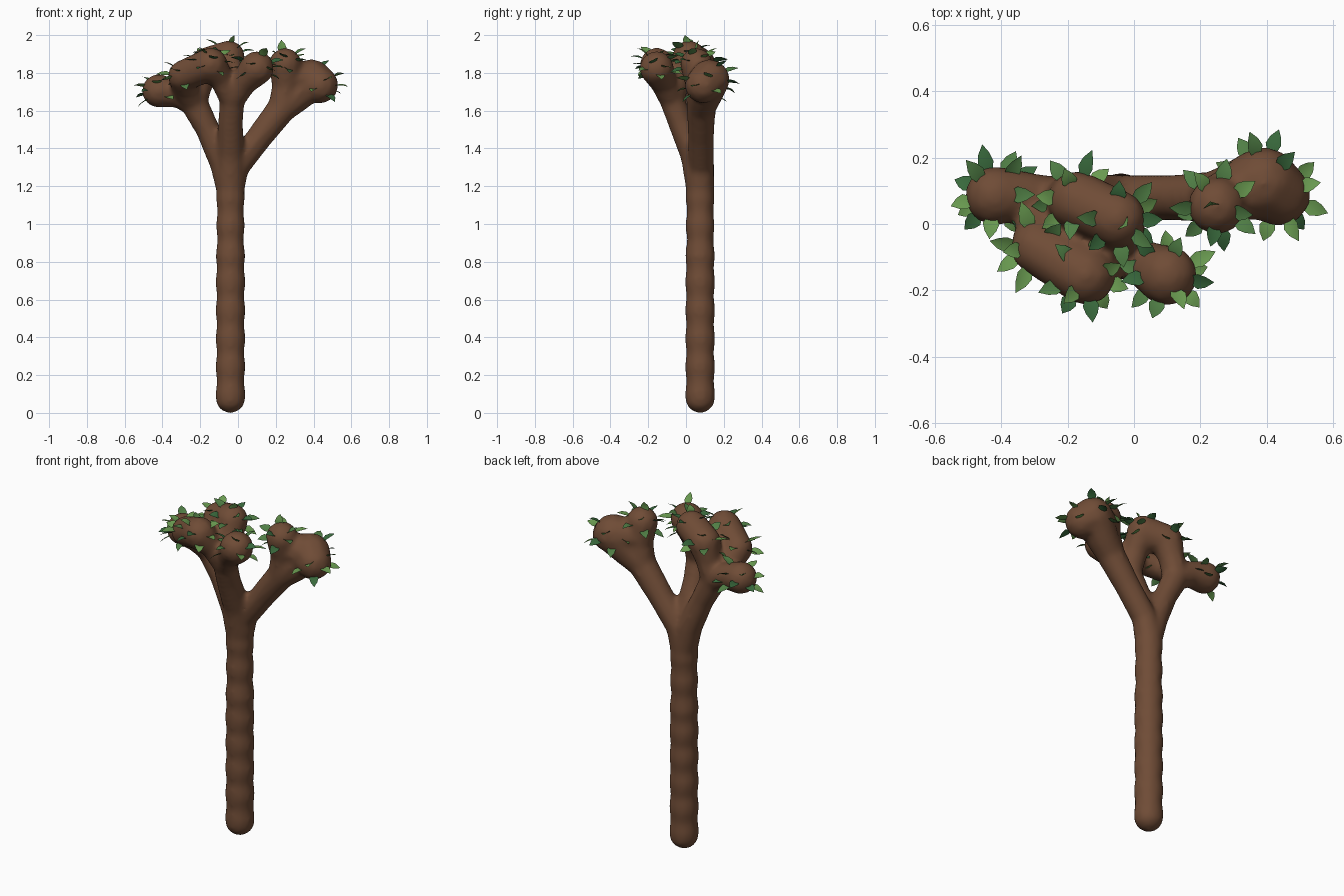
import bpy, bmesh, math, random
from mathutils import Vector, Matrix

if "Cube" in bpy.data.objects:
    bpy.data.objects.remove(bpy.data.objects["Cube"])
random.seed(11)


def material(name, rgb):
    m = bpy.data.materials.new(name)
    m.diffuse_color = (*rgb, 1)
    m.use_nodes = True
    m.node_tree.nodes["Principled BSDF"].inputs["Base Color"].default_value = m.diffuse_color
    return m


def finish(bm, name, mats):
    me = bpy.data.meshes.new(name)
    bm.to_mesh(me)
    bm.free()
    ob = bpy.data.objects.new(name, me)
    bpy.context.collection.objects.link(ob)
    for m in mats:
        me.materials.append(m)
    return ob


def limb(bm, pts, step=0.02):
    """Sweep balls along a path of (x, y, z, radius)."""
    for a, b in zip(pts, pts[1:]):
        a, b = Vector(a), Vector(b)
        n = max(1, math.ceil((b - a).to_3d().length / step))
        for i in range(n + 1):
            p = a.lerp(b, i / n)
            bmesh.ops.create_icosphere(bm, subdivisions=2, radius=p.w,
                                       matrix=Matrix.Translation(p.to_3d()))


# Knobs at the branch ends: x, y, z, radius
knobs = [(-0.42, 0.085, 1.705, 0.092), (-0.29, -0.07, 1.785, 0.085),
         (-0.17, 0.07, 1.845, 0.092), (-0.05, 0.015, 1.885, 0.09),
         (-0.145, -0.155, 1.845, 0.092), (0.10, -0.155, 1.825, 0.094),
         (0.25, 0.055, 1.845, 0.09), (0.39, 0.125, 1.765, 0.11),
         (0.435, 0.09, 1.735, 0.1)]
k = knobs

# Trunk with gentle ripples
bm = bmesh.new()
trunk = [(-0.04, 0.075, 0.078 + i * 0.03,
          0.079 + 0.004 * math.sin(0.9 + i * 0.03 * 42) - (0.003 if i > 25 else 0))
         for i in range(38)]
limb(bm, trunk)
top = (-0.04, 0.075, 1.18, 0.077)

# Right limb
r_fork = (0.235, 0.08, 1.615, 0.08)
limb(bm, [top, (-0.01, 0.08, 1.30, 0.071), (0.11, 0.08, 1.455, 0.071), r_fork])
limb(bm, [r_fork, (0.255, 0.075, 1.73, 0.078), k[6]])
limb(bm, [r_fork, (0.31, 0.10, 1.68, 0.092), k[7], k[8]])
limb(bm, [(0.27, 0.08, 1.77, 0.08), k[7]])

# Centre limb, leaning forward
c_fork = (-0.03, -0.075, 1.66, 0.069)
limb(bm, [top, (-0.04, 0.045, 1.36, 0.076), (-0.04, -0.03, 1.54, 0.069), c_fork])
limb(bm, [c_fork, (0.03, -0.12, 1.75, 0.072), k[5]])
limb(bm, [c_fork, (-0.04, -0.04, 1.78, 0.073), k[3]])
limb(bm, [c_fork, (-0.09, -0.12, 1.77, 0.065), k[4]])

# Left limb
l_fork = (-0.235, 0.07, 1.645, 0.075)
limb(bm, [top, (-0.08, 0.08, 1.32, 0.072), (-0.16, 0.075, 1.50, 0.066), l_fork])
limb(bm, [l_fork, (-0.32, 0.085, 1.69, 0.073), k[0]])
limb(bm, [l_fork, (-0.20, 0.075, 1.75, 0.072), k[2], k[3]])
limb(bm, [l_fork, (-0.28, 0.0, 1.72, 0.072), k[1], k[4]])

bark = finish(bm, "trunk_and_branches", [material("bark", (0.16, 0.072, 0.037))])
rm = bark.modifiers.new("fuse", 'REMESH')
rm.mode = 'VOXEL'
rm.voxel_size = 0.012
rm.use_smooth_shade = True
sm = bark.modifiers.new("soften", 'SMOOTH')
sm.factor = 0.5
sm.iterations = 14

# Leaves: pointed blades with a folded midrib, growing out of the knobs
bm = bmesh.new()
outline = [(0.0, 0.003), (0.2, 0.017), (0.42, 0.025), (0.7, 0.018), (1.0, 0.0)]


def leaf(base, d, length, mat):
    side = d.cross(Vector((0, 0, 1))).normalized()
    side = Matrix.Rotation(random.uniform(-0.5, 0.5), 3, d) @ side
    up = side.cross(d)
    rows = []
    for t, w in outline:
        c = base + d * (t * length) + up * (0.006 * math.sin(t * math.pi))
        rows.append([bm.verts.new(c + side * (s * w) + up * (abs(s) * w * 0.2))
                     for s in ((-1, 0, 1) if w else (0,))])
    for a, b in zip(rows, rows[1:]):
        for j in (0, 1):
            q = [a[j], a[j + 1]] + ([b[j + 1], b[j]] if len(b) == 3 else [b[0]])
            bm.faces.new(q).material_index = mat


COUNT = 13
for n, (x, y, z, r) in enumerate(knobs):
    c = Vector((x, y, z))
    for i in range(COUNT):
        h = 0.8 - 1.5 * (i + random.random()) / COUNT
        a = i * 2.39996 + n + random.uniform(-0.25, 0.25)
        s = math.sqrt(1 - h * h)
        nrm = Vector((s * math.cos(a), s * math.sin(a), h))
        p = c + nrm * r
        # skip leaves buried in a neighbouring knob
        if any(m != n and (p - Vector(o[:3])).length < o[3] + 0.015
               for m, o in enumerate(knobs)):
            continue
        d = Vector((nrm.x, nrm.y, nrm.z * 0.6)).normalized()
        leaf(p - nrm * 0.028, d, random.uniform(0.07, 0.1), random.randrange(3))
# upright leaves that set the overall height
leaf(Vector((-0.03, 0.0, 1.945)), Vector((0.2, -0.1, 1)).normalized(), 0.056, 0)
leaf(Vector((0.23, 0.06, 1.90)), Vector((0, 0.1, 1)).normalized(), 0.075, 0)

leaves = finish(bm, "leaves", [material("leaf_light", (0.14, 0.32, 0.08)),
                               material("leaf_mid", (0.08, 0.21, 0.06)),
                               material("leaf_dark", (0.04, 0.14, 0.045))])
for f in leaves.data.polygons:
    f.use_smooth = True
